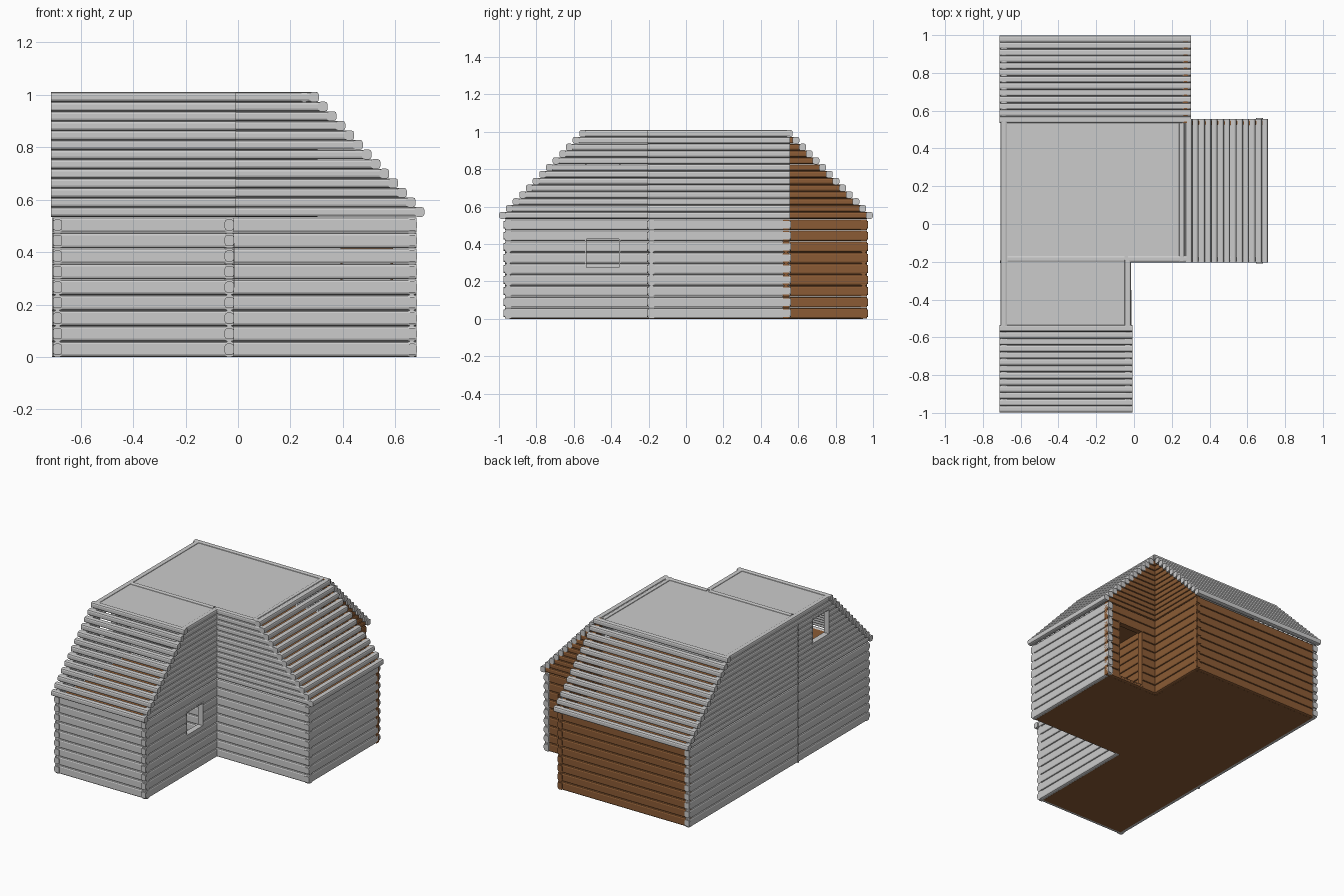
import bpy, bmesh
from mathutils import Vector

if "Cube" in bpy.data.objects:
    bpy.data.objects.remove(bpy.data.objects["Cube"])


def material(name, rgb):
    m = bpy.data.materials.new(name)
    m.diffuse_color = (*rgb, 1)
    m.use_nodes = True
    m.node_tree.nodes["Principled BSDF"].inputs["Base Color"].default_value = m.diffuse_color
    return m


GREY = material("weathered grey", (0.6, 0.6, 0.6))
BROWN = material("log brown", (0.26, 0.105, 0.035))
PITCH = 0.0592          # wall log spacing
ROWS, STEPS = 9, 13     # wall rows, roof/gable rows
T = 0.036               # log thickness


def finish(bm, name, mat):
    bmesh.ops.recalc_face_normals(bm, faces=bm.faces)
    me = bpy.data.meshes.new(name)
    bm.to_mesh(me)
    bm.free()
    me.materials.append(mat)
    ob = bpy.data.objects.new(name, me)
    bpy.context.collection.objects.link(ob)
    return ob


def add_log(bm, axis, c, z, a, b, w=T, h=T):
    """Log with rounded corners, along axis from a to b, centred at (c, z)."""
    r = min(w, h) * 0.28
    prof = []
    for sx, sz in ((1, 1), (-1, 1), (-1, -1), (1, -1)):
        x, y = sx * w / 2, sz * h / 2
        pts = [(x, y - sz * r), (x - sx * r * .3, y - sz * r * .3), (x - sx * r, y)]
        prof += pts if sx * sz > 0 else pts[::-1]
    rings = []
    for t in (a, b):
        rings.append([bm.verts.new((t, c + p, z + q) if axis == 'x' else (c + p, t, z + q))
                      for p, q in prof])
    n = len(prof)
    for i in range(n):
        j = (i + 1) % n
        bm.faces.new((rings[0][i], rings[0][j], rings[1][j], rings[1][i]))
    bm.faces.new(rings[0])
    bm.faces.new(rings[1][::-1])


def step_z(k):
    return 0.553 + k * 0.0365


def slope(k, eave):
    """Distance from centre of roof log k."""
    top = 0.29 if eave < 0.8 else 0.552
    return eave + (top - eave) * k / (STEPS - 1)


def wall(name, axis, c, a, b, mat, low=None, high=None, gable=True):
    """Stacked log wall; low/high give the eave if that end follows a roof slope."""
    bm = bmesh.new()
    for i in range(ROWS):
        add_log(bm, axis, c, (i + .5) * PITCH, a, b, T, PITCH * .985)
    if gable:
        for k in range(STEPS):
            lo = max(a, -slope(k, low) + .004) if low else a
            hi = min(b, slope(k, high) - .004) if high else b
            add_log(bm, axis, c, step_z(k), lo, hi, T, .0359)
    return finish(bm, name, mat)


def box(name, lo, hi, mat):
    bm = bmesh.new()
    bmesh.ops.create_cube(bm, size=1)
    lo, hi = Vector(lo), Vector(hi)
    for v in bm.verts:
        v.co = Vector([(lo[i] + hi[i]) / 2 + v.co[i] * (hi[i] - lo[i]) for i in range(3)])
    return finish(bm, name, mat)


def opening(ob, axis, c, a, b, z0, z1, mat, name):
    """Cut a hole through a wall and line it with a thin frame."""
    def corners(p, q, s, t, d):
        return (((p, c - d, s), (q, c + d, t)) if axis == 'x' else ((c - d, p, s), (c + d, q, t)))
    cut = box("cutter", *corners(a, b, z0, z1, .06), mat)
    cut.hide_render = True
    m = ob.modifiers.new("opening", 'BOOLEAN')
    m.operation, m.solver, m.object = 'DIFFERENCE', 'EXACT', cut
    bpy.context.view_layer.objects.active = ob
    bpy.ops.object.modifier_apply(modifier=m.name)
    bpy.data.objects.remove(cut)
    f, d = .009, T / 2 + .001
    for part, (p, q, s, t) in {"left": (a, a + f, z0, z1), "right": (b - f, b, z0, z1),
                               "top": (a + f, b - f, z1 - f, z1),
                               "sill": (a + f, b - f, z0, z0 + f)}.items():
        box(name + "_" + part, *corners(p, q, s, t, d), mat)


# outer log walls
left = wall("left_wall", 'y', -.688, -.967, .967, GREY, .98, .98)
wall("front_wall", 'x', -.95, -.705, -.015, GREY, gable=False)
front_side = wall("front_wing_side_wall", 'y', -.033, -.967, -.19, GREY, low=.98)
wall("side_wing_front_wall", 'x', -.185, -.033, .68, GREY, high=.692)
wall("side_wing_end_wall", 'y', .662, -.2, .555, GREY, gable=False)
porch = wall("side_wing_back_wall", 'x', .535, .28, .68, BROWN, high=.692)
wall("back_wing_side_wall", 'y', .273, .535, .967, BROWN, high=.98)
wall("back_wall", 'x', .95, -.70, .29, BROWN, gable=False)
# grey corner posts of stacked log ends
for i in range(ROWS):
    for n, (x, y) in enumerate(((-.688, -.97), (-.033, -.97), (.664, -.203), (-.688, .969),
                                (.273, .967), (.664, .556))):
        bm = bmesh.new()
        add_log(bm, 'y', x, (i + .5) * PITCH, y - .005, y + .005, T, .042)
        finish(bm, f"corner_end_{n}_{i}", BROWN if n == 4 else GREY)
# seam of cross-wall log ends on the left wall
bm = bmesh.new()
for i in range(ROWS + 7):
    add_log(bm, 'x', -.2, (i + .5) * PITCH, -.709, -.70, .012, PITCH * .985)
finish(bm, "cross_wall_ends", GREY)

# inner walls
wall("inner_cross_wall", 'x', -.185, -.67, -.05, GREY)
wall("inner_partition", 'y', .273, -.165, .515, BROWN, gable=False)

# windows and door
opening(front_side, 'y', -.033, -.54, -.35, .265, .435, GREY, "lower_window")
opening(left, 'y', -.688, -.54, -.35, .745, .925, GREY, "loft_window")
opening(porch, 'x', .535, .39, .59, .012, .42, BROWN, "door_frame")

# stepped log roofs
for name, axis, sign, eave, a, b in (("front_roof", 'x', -1, .98, -.713, -.008),
                                     ("back_roof", 'x', 1, .98, -.713, .303),
                                     ("side_roof", 'y', 1, .692, -.205, .557)):
    bm = bmesh.new()
    for k in range(STEPS):
        add_log(bm, axis, sign * slope(k, eave), step_z(k), a, b, .037, .0375)
    finish(bm, name, GREY)
bm = bmesh.new()
add_log(bm, 'y', .253, .991, -.2, .535, .03, .036)
finish(bm, "side_roof_ridge_log", GREY)

# flat roof deck, loft floor and ground floor
for name, z0, z1, mat in (("flat_roof", .98, 1.003, GREY), ("loft_floor", .515, .53, BROWN),
                          ("ground_floor", 0, .012, BROWN)):
    if name == "flat_roof":
        box(name + "_front", (-.703, -.545, z0), (-.018, -.19, z1), mat)
        box(name + "_main", (-.703, -.2, z0), (.28, .545, z1), mat)
    else:
        box(name + "_front", (-.68, -.945, z0), (-.04, -.19, z1), mat)
        box(name + "_side", (-.68, -.19, z0), (.655, .53, z1), mat)
        box(name + "_back", (-.68, .53, z0), (.265, .945, z1), mat)
